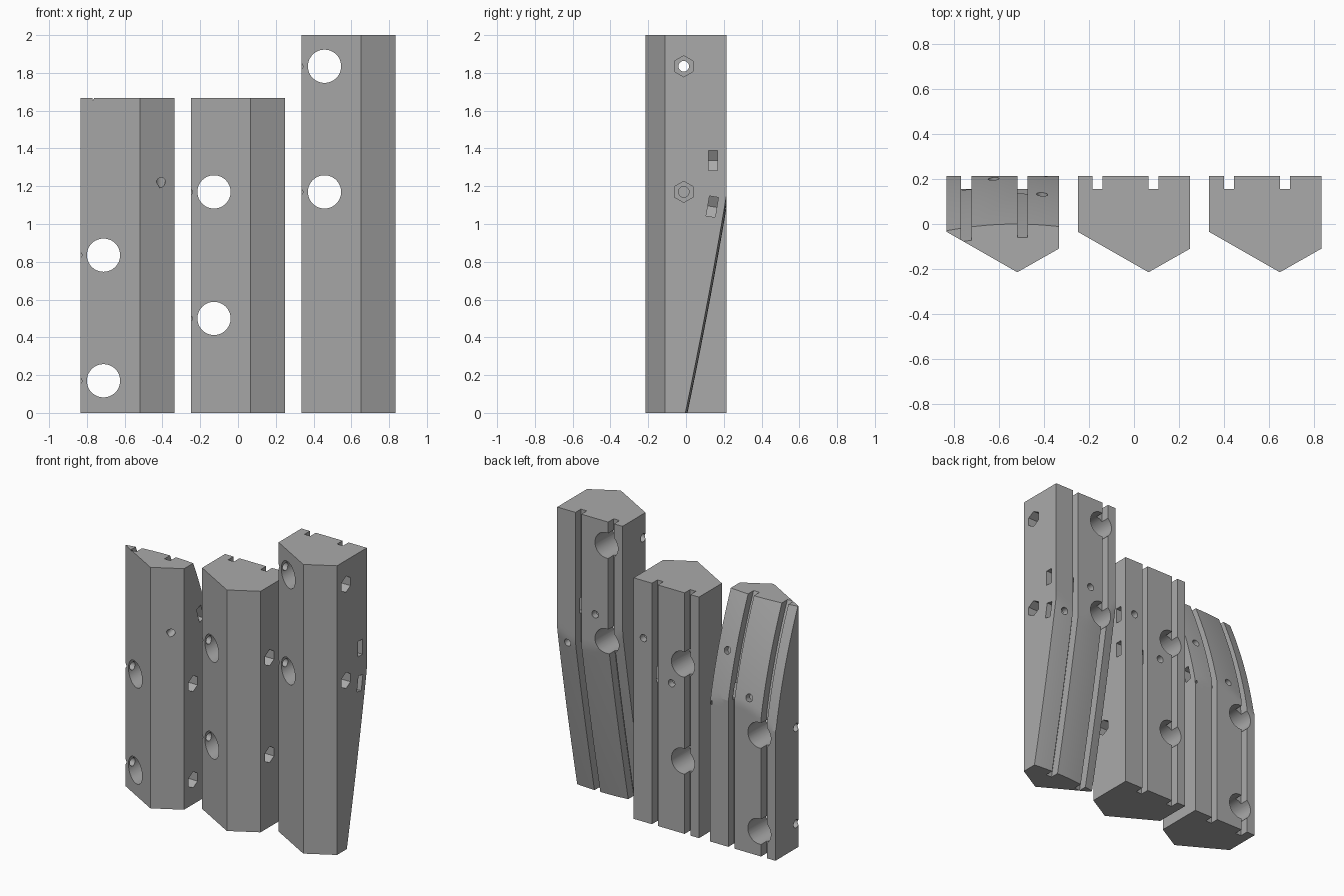
import bpy, bmesh, math
from mathutils import Vector

cube = bpy.data.objects.get("Cube")
if cube:
    bpy.data.objects.remove(cube, do_unlink=True)

grey = bpy.data.materials.new("plain_grey")
grey.use_nodes = True
grey.diffuse_color = (0.4, 0.4, 0.4, 1)
grey.node_tree.nodes["Principled BSDF"].inputs["Base Color"].default_value = (0.4, 0.4, 0.4, 1)

BACK = 0.215
X, Y, Z = Vector((1, 0, 0)), Vector((0, 1, 0)), Vector((0, 0, 1))


def loft(name, rings):
    """Closed solid through a list of equal-length point rings."""
    bm = bmesh.new()
    loops = [[bm.verts.new(p) for p in ring] for ring in rings]
    n = len(loops[0])
    for low, high in zip(loops, loops[1:]):
        for i in range(n):
            j = (i + 1) % n
            bm.faces.new((low[i], low[j], high[j], high[i]))
    bm.faces.new(loops[0][::-1])
    bm.faces.new(loops[-1])
    bmesh.ops.recalc_face_normals(bm, faces=bm.faces)
    mesh = bpy.data.meshes.new(name)
    bm.to_mesh(mesh)
    bm.free()
    obj = bpy.data.objects.new(name, mesh)
    bpy.context.collection.objects.link(obj)
    return obj


def prism(name, outline, origin, u, v, length):
    """Extrude a flat outline lying in the u, v plane along their normal."""
    base = [Vector(origin) + u * a + v * b for a, b in outline]
    return loft(name, [base, [p + u.cross(v) * length for p in base]])


def circle(radius, sides):
    return [(radius * math.cos(math.tau * i / sides), radius * math.sin(math.tau * i / sides))
            for i in range(sides)]


def back_cutter(cx, height, surface):
    """Everything behind the crowned back, with teeth for the two grooves."""
    grooves = ((-0.185, -0.14), (0.065, 0.11))
    profile = []
    for start, end, deep in ((-0.3, -0.185, 0), (*grooves[0], 0.06), (-0.14, 0.065, 0),
                             (*grooves[1], 0.06), (0.11, 0.3, 0)):
        steps = 1 if deep else 6
        profile += [(start + (end - start) * i / steps, deep) for i in range(steps + 1)]
    rings = []
    steps = 60
    for k in range(steps + 1):
        z = -0.05 + (height + 0.1) * k / steps
        ring = [(cx + x, min(BACK, surface(z) - 0.31 * (x - 0.06) ** 2) - deep, z)
                for x, deep in profile]
        rings.append(ring + [(cx + 0.3, 0.5, z), (cx - 0.3, 0.5, z)])
    return loft("back_cutter", rings)


def build_post(name, cx, height, surface, bolts, screws):
    outline = [(-0.25, 0.25), (-0.25, -0.035), (0.065, -0.215), (0.25, -0.11), (0.25, 0.25)]
    post = prism(name, outline, (cx, 0, 0), X, Y, height)
    cutters = [back_cutter(cx, height, surface)]
    # Round cross holes, each with a rod hole and a hexagonal socket from the side
    for z in bolts:
        cutters.append(prism("cross_hole", circle(0.088, 48), (cx - 0.127, -0.4, z), Z, X, 0.9))
        cutters.append(prism("rod_hole", circle(0.028, 40), (cx - 0.3, -0.012, z), Y, Z, 0.5))
        hexagon = [(b, a) for a, b in circle(0.056, 6)]
        cutters.append(prism("hex_socket", hexagon, (cx + 0.08, -0.012, z), Y, Z, 0.25))
    # Screw holes square to the back, each with a nut slot from the side
    for x, z in screws:
        y = min(BACK, surface(z) - 0.31 * (x - 0.06) ** 2)
        slope = (surface(z + 0.01) - surface(z - 0.01)) / 0.02 if y < BACK else 0
        inward = Vector((0, -1, slope)).normalized()
        up = X.cross(inward) * -1
        spot = Vector((cx + x, y, z))
        cutters.append(prism("screw_hole", circle(0.025, 40), spot - inward * 0.05, up, X * -1
                             if up.cross(X).dot(inward) < 0 else X, 0.36))
        nut = [(-0.061, 0), (-0.03, -0.053), (0.3 - x, -0.053), (0.3 - x, 0.053), (-0.03, 0.053)]
        side = X.cross(up)
        sign = 1 if side.dot(inward) > 0 else -1
        cutters.append(prism("nut_slot", nut, spot + inward * (0.047 if sign > 0 else 0.095),
                             X, up, 0.048))
    for cutter in cutters:
        cutter.hide_render = True
        mod = post.modifiers.new(cutter.name, "BOOLEAN")
        mod.operation, mod.solver, mod.object = "DIFFERENCE", "EXACT", cutter
    # Bake the cuts and drop the helpers
    graph = bpy.context.evaluated_depsgraph_get()
    baked = bpy.data.meshes.new_from_object(post.evaluated_get(graph))
    post.modifiers.clear()
    post.data = baked
    for cutter in cutters:
        bpy.data.objects.remove(cutter, do_unlink=True)
    baked.materials.clear()
    baked.materials.append(grey)
    bpy.ops.object.select_all(action="DESELECT")
    post.select_set(True)
    bpy.context.view_layer.objects.active = post
    bpy.ops.object.shade_smooth_by_angle(angle=math.radians(10))


def curved_top(z):
    t = z - 1.02
    return BACK - 0.22 * t - 0.174 * t * t if t > -0.1 else 1


def curved_bottom(z):
    t = 1.09 - z
    return BACK - 0.17 * t - 0.0183 * t * t if t > -0.2 else 1


def straight(z):
    return 1


build_post("right_post", -0.585, 1.667, curved_top, (0.17, 0.835), ((0.175, 1.31), (-0.04, 1.065)))
build_post("middle_post", 0, 1.667, straight, (0.5, 1.17), ((0.175, 1.27), (-0.04, 1.015)))
build_post("left_post", 0.585, 2, curved_bottom, (1.17, 1.835), ((0.175, 1.08), (-0.04, 1.335)))
